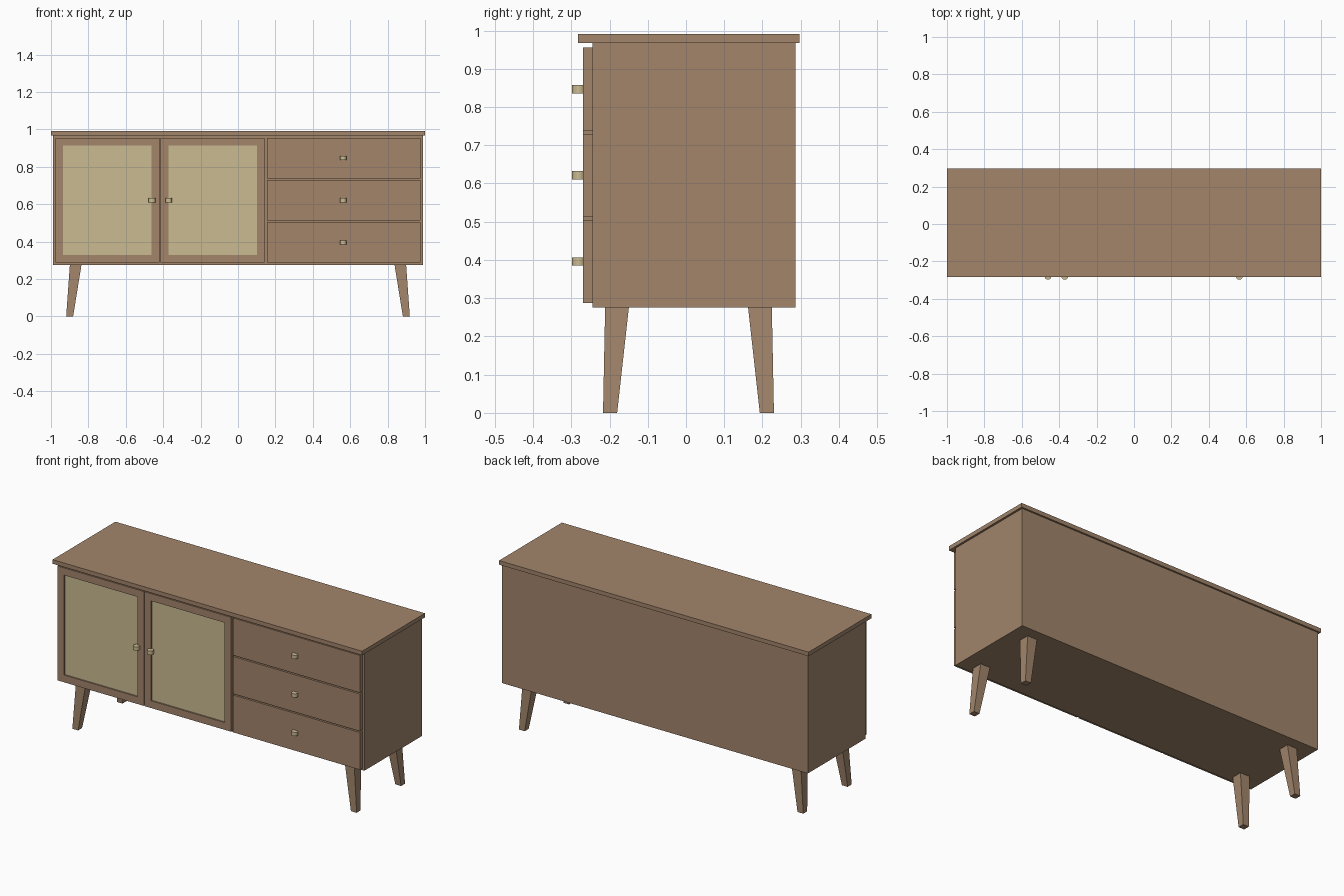
import bpy, bmesh
from mathutils import Vector

if "Cube" in bpy.data.objects:
    bpy.data.objects.remove(bpy.data.objects["Cube"])


def material(name, rgb):
    m = bpy.data.materials.new(name)
    m.diffuse_color = (*rgb, 1)
    m.use_nodes = True
    m.node_tree.nodes["Principled BSDF"].inputs["Base Color"].default_value = m.diffuse_color
    return m


wood = material("walnut wood", (0.36, 0.233, 0.147))
cane = material("pale cane", (0.60, 0.50, 0.29))


def finish(name, bm, mats):
    bmesh.ops.recalc_face_normals(bm, faces=bm.faces[:])
    me = bpy.data.meshes.new(name)
    bm.to_mesh(me)
    bm.free()
    for m in mats:
        me.materials.append(m)
    ob = bpy.data.objects.new(name, me)
    bpy.context.collection.objects.link(ob)
    return ob


def box_bm(x0, x1, y0, y1, z0, z1):
    bm = bmesh.new()
    bmesh.ops.create_cube(bm, size=1)
    for v in bm.verts:
        v.co = ((x0, x1)[v.co.x > 0], (y0, y1)[v.co.y > 0], (z0, z1)[v.co.z > 0])
    bm.normal_update()
    return bm


def box(name, *dims):
    return finish(name, box_bm(*dims), [wood])


FRONT, BACK = -0.270, -0.245   # front and back of doors and drawers

# Carcass and top board
box("cabinet_body", -0.988, 0.988, BACK, 0.287, 0.275, 0.967)
box("top_board", -1, 1, -0.283, 0.297, 0.967, 0.991)

# Doors with recessed cane panels
for side, x0, x1 in (("left", -0.977, -0.419), ("right", -0.415, 0.143)):
    bm = box_bm(x0, x1, FRONT, BACK, 0.287, 0.955)
    face = min(bm.faces, key=lambda f: f.normal.y)
    bmesh.ops.inset_region(bm, faces=[face], thickness=0.06)
    panel = bmesh.ops.extrude_discrete_faces(bm, faces=[face])["faces"][0]
    bmesh.ops.translate(bm, verts=panel.verts[:], vec=Vector((0, 0.008, 0)))
    panel.material_index = 1
    finish(side + "_door", bm, [wood, cane])

# Drawer fronts
for name, z0, z1 in (("bottom", 0.287, 0.505), ("middle", 0.512, 0.730),
                     ("top", 0.737, 0.955)):
    box(name + "_drawer", 0.156, 0.977, FRONT, BACK, z0, z1)

# Upright round knobs
for name, x, z in (("left_door", -0.460, 0.621), ("right_door", -0.370, 0.621),
                   ("bottom_drawer", 0.563, 0.396), ("middle_drawer", 0.563, 0.621),
                   ("top_drawer", 0.563, 0.846)):
    bm = bmesh.new()
    bmesh.ops.create_cone(bm, cap_ends=True, segments=16, radius1=0.018,
                          radius2=0.018, depth=0.022)
    bmesh.ops.translate(bm, verts=bm.verts[:], vec=Vector((x, -0.280, z)))
    finish(name + "_knob", bm, [cane])

# Splayed, tapered legs
for sx, side in ((-1, "left"), (1, "right")):
    for sy, end in ((-1, "front"), (1, "back")):
        bm = box_bm(-1, 1, -1, 1, 0, 0.275)
        for v in bm.verts:
            cx, cy, h = (0.868, 0.187, 0.031) if v.co.z > 0.1 else (0.900, 0.205, 0.0185)
            v.co.x = sx * cx + v.co.x * h
            v.co.y = 0.0065 + sy * cy + v.co.y * h
        finish(f"{end}_{side}_leg", bm, [wood])
